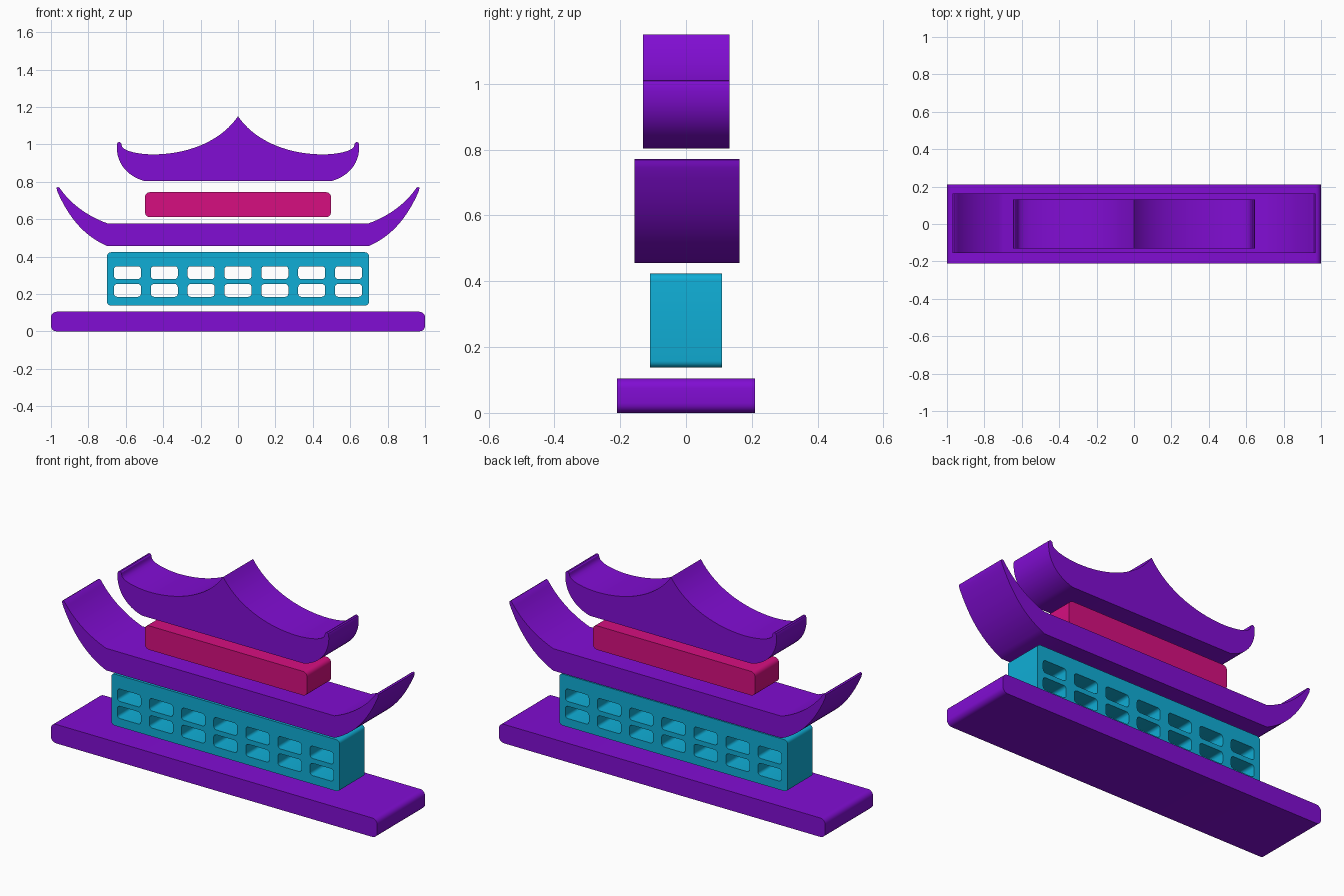
import bpy, bmesh, math
from mathutils import Matrix, Vector
from mathutils.geometry import interpolate_bezier

if "Cube" in bpy.data.objects:
    bpy.data.objects.remove(bpy.data.objects["Cube"])


def material(name, rgb):
    m = bpy.data.materials.new(name)
    lin = [((c / 255 + 0.055) / 1.055) ** 2.4 if c > 10 else c / 255 / 12.92 for c in rgb]
    m.diffuse_color = (*lin, 1)
    m.use_nodes = True
    m.node_tree.nodes["Principled BSDF"].inputs["Base Color"].default_value = m.diffuse_color
    return m


PURPLE = material("purple", (129, 13, 211))
CYAN = material("cyan", (16, 174, 214))
PINK = material("pink", (214, 15, 128))


def rounded_rect(x0, x1, z0, z1, r, n=5):
    pts = []
    for cx, cz, a in ((x1 - r, z1 - r, 0), (x0 + r, z1 - r, 90),
                      (x0 + r, z0 + r, 180), (x1 - r, z0 + r, 270)):
        for i in range(n + 1):
            t = math.radians(a + 90 * i / n)
            pts.append((cx + r * math.cos(t), cz + r * math.sin(t)))
    return pts


def bez(a, b, c, d, n=14):
    return [(p.x, p.y) for p in interpolate_bezier(*(Vector((*q, 0)) for q in (a, b, c, d)), n)]


def clean(pts):
    out = []
    for p in pts:
        if not out or math.dist(p, out[-1]) > 1e-4:
            out.append(p)
    return out


def mirrored(half):
    """Close a right-hand half outline with its mirror image."""
    half = clean(half)
    return half + [(-x, z) for x, z in reversed(half) if x > 1e-5]


def extrude(name, loops, half_depth, mat, y=0):
    """Fill an xz outline (further loops are holes) and extrude it along y."""
    cu = bpy.data.curves.new(name + "_outline", 'CURVE')
    cu.dimensions = '2D'
    cu.fill_mode = 'BOTH'
    cu.extrude = half_depth
    for pts in loops:
        s = cu.splines.new('POLY')
        s.points.add(len(pts) - 1)
        for p, (x, z) in zip(s.points, pts):
            p.co = (x, z, 0, 1)
        s.use_cyclic_u = True
    tmp = bpy.data.objects.new(name + "_outline", cu)
    bpy.context.collection.objects.link(tmp)
    bpy.context.view_layer.update()
    dg = bpy.context.evaluated_depsgraph_get()
    me = bpy.data.meshes.new_from_object(tmp.evaluated_get(dg))
    bpy.data.objects.remove(tmp)
    me.transform(Matrix.Translation((0, y, 0)) @ Matrix.Rotation(math.pi / 2, 4, 'X'))
    bm = bmesh.new()
    bm.from_mesh(me)
    bmesh.ops.remove_doubles(bm, verts=bm.verts, dist=1e-5)
    bmesh.ops.recalc_face_normals(bm, faces=bm.faces)
    bm.to_mesh(me)
    bm.free()
    me.name = name
    me.materials.clear()
    me.materials.append(mat)
    ob = bpy.data.objects.new(name, me)
    bpy.context.collection.objects.link(ob)
    bpy.ops.object.select_all(action='DESELECT')
    ob.select_set(True)
    bpy.context.view_layer.objects.active = ob
    bpy.ops.object.shade_smooth_by_angle(angle=math.radians(30))
    return ob


# base slab
extrude("base", [rounded_rect(-1, 1, 0, 0.105, 0.03)], 0.21, PURPLE)

# ground storey with two rows of seven through windows
loops = [rounded_rect(-0.70, 0.70, 0.138, 0.423, 0.02)]
for i in range(-3, 4):
    for z0, z1 in ((0.185, 0.253), (0.28, 0.348)):
        c = i * 0.197
        loops.append(rounded_rect(c - 0.072, c + 0.072, z0, z1, 0.016, 4))
extrude("lower_storey", loops, 0.11, CYAN)

# lower roof with upswept pointed eaves
eave = ([(0.70, 0.578)]
        + bez((0.70, 0.578), (0.80, 0.615), (0.89, 0.675), (0.955, 0.768))
        + [(0.962, 0.772), (0.970, 0.768), (0.968, 0.755)]
        + bez((0.965, 0.745), (0.90, 0.60), (0.82, 0.51), (0.70, 0.456)))
extrude("lower_roof", [mirrored(eave)], 0.159, PURPLE, 0.003)

# upper storey
extrude("upper_storey", [rounded_rect(-0.497, 0.497, 0.611, 0.744, 0.025)], 0.105, PINK)

# upper roof: central peak, dipping slopes and curled ends
top = (bez((0, 1.15), (0.095, 1.01), (0.28, 0.945), (0.46, 0.946), 20)
       + bez((0.46, 0.946), (0.54, 0.948), (0.62, 0.965), (0.622, 0.995), 10)
       + bez((0.622, 0.995), (0.622, 1.017), (0.645, 1.017), (0.647, 1.0), 6)
       + bez((0.647, 1.0), (0.655, 0.91), (0.60, 0.83), (0.497, 0.803), 14))
extrude("upper_roof", [mirrored(top)], 0.131, PURPLE, 0.001)
